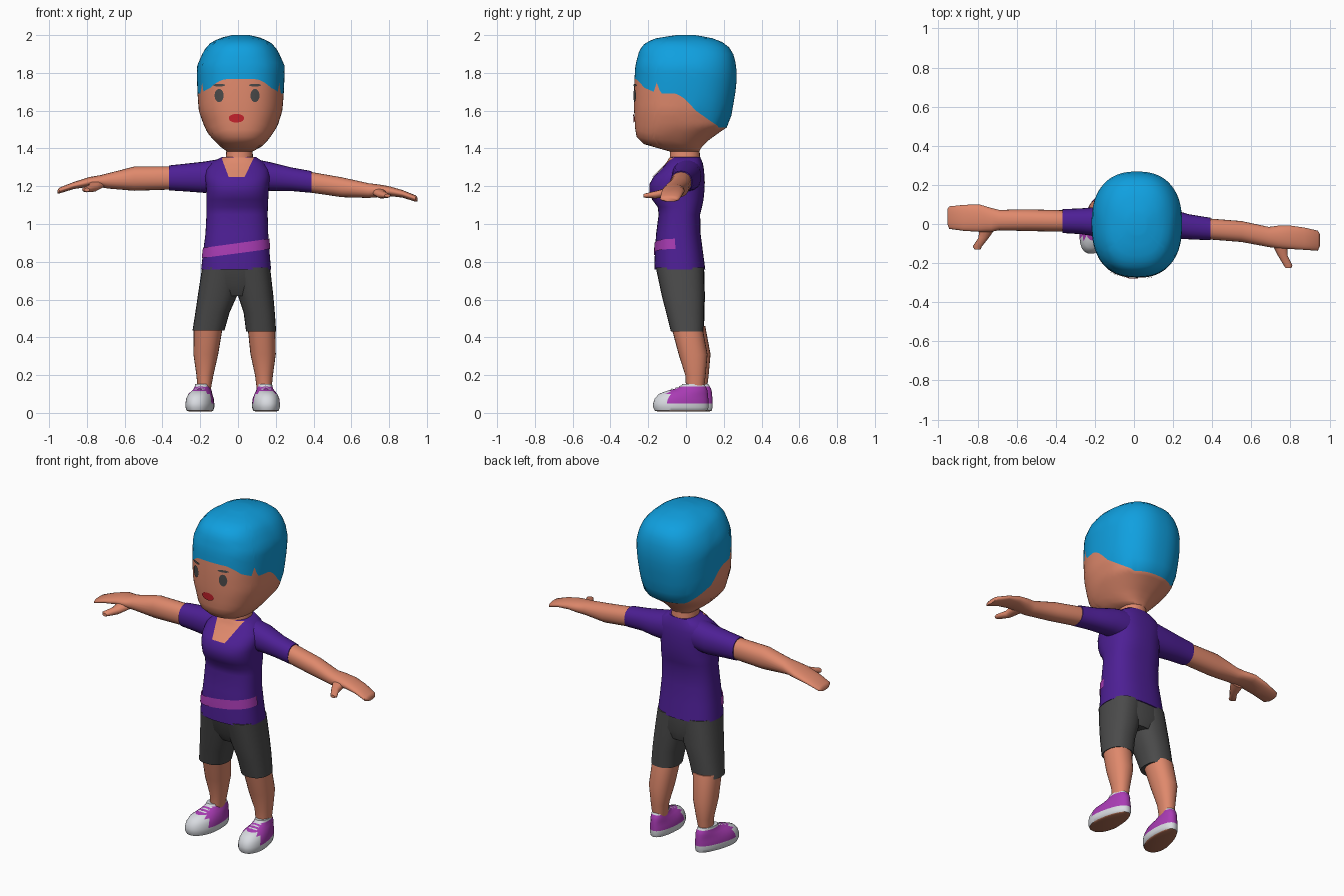
import bpy
import math

COLOURS = {
    "hair_blue": (0.005, 0.35, 0.74), "skin": (0.74, 0.25, 0.15),
    "shirt_purple": (0.075, 0.014, 0.30), "dark_grey": (0.07, 0.07, 0.07),
    "magenta": (0.40, 0.045, 0.46), "white": (0.69, 0.71, 0.75),
    "lip_red": (0.58, 0.017, 0.026), "sole_brown": (0.42, 0.15, 0.085),
}
MATS = {}
for key, rgb in COLOURS.items():
    MATS[key] = bpy.data.materials.new(key)
    MATS[key].diffuse_color = (*rgb, 1)


def lerp_table(table, h):
    """Interpolate the rows of a table sorted by its first column."""
    if h <= table[0][0]:
        return table[0][1:]
    for a, b in zip(table, table[1:]):
        if h <= b[0]:
            t = (h - a[0]) / (b[0] - a[0])
            return tuple(p + (q - p) * t for p, q in zip(a[1:], b[1:]))
    return table[-1][1:]


def point(sec, h, ang, n, axis="z"):
    """Point on a superellipse section given by its two extents."""
    u0, u1, v0, v1 = sec
    c, s = math.cos(ang), math.sin(ang)
    u = (u0 + u1) / 2 + (u1 - u0) / 2 * math.copysign(abs(c) ** (2 / n), c)
    v = (v0 + v1) / 2 + (v1 - v0) / 2 * math.copysign(abs(s) ** (2 / n), s)
    return {"z": (u, v, h), "x": (h, u, v), "y": (u, h, v)}[axis]


def build(name, rows, mats, closed=True, rule=None, angle=50):
    """Skin rows of points; closed rows get end caps."""
    import bmesh
    bm = bmesh.new()
    vr = [[bm.verts.new(p) for p in row] for row in rows]
    n = len(rows[0])
    for a, b in zip(vr, vr[1:]):
        for i in range(n if closed else n - 1):
            j = (i + 1) % n
            bm.faces.new((a[i], a[j], b[j], b[i]))
    if closed:
        bm.faces.new(vr[0][::-1])
        bm.faces.new(vr[-1])
        bmesh.ops.recalc_face_normals(bm, faces=bm.faces[:])
    else:
        bm.normal_update()
        if sum(f.normal.y for f in bm.faces) > 0:
            bmesh.ops.reverse_faces(bm, faces=bm.faces[:])
    bm.normal_update()
    bm.faces.index_update()
    if rule:
        for f in bm.faces:
            f.material_index = rule(f)
    me = bpy.data.meshes.new(name)
    bm.to_mesh(me)
    bm.free()
    for m in mats:
        me.materials.append(MATS[m])
    me.shade_smooth()
    me.set_sharp_from_angle(angle=math.radians(angle))
    ob = bpy.data.objects.new(name, me)
    bpy.context.collection.objects.link(ob)
    return ob


def loft(name, table, mats, n=2.2, axis="z", seg=24, rule=None):
    rows = [[point(r[1:], r[0], math.tau * i / seg, n, axis) for i in range(seg)]
            for r in table]
    return build(name, rows, mats, rule=rule)


def front(table, n, x, z, off=0.006):
    """Project an x, z position to just before the front of a lofted part."""
    x0, x1, y0, y1 = lerp_table(table, z)
    u = min(abs((x - (x0 + x1) / 2) / ((x1 - x0) / 2)), 1)
    return (x, (y0 + y1) / 2 - (y1 - y0) / 2 * (1 - u ** n) ** (1 / n) - off, z)


# Head: a row of vertices follows the hairline exactly
HEAD = [(1.385, -.06, .08, -.09, .07), (1.41, -.095, .125, -.20, .085),
        (1.44, -.125, .155, -.255, .115), (1.48, -.16, .185, -.267, .17),
        (1.52, -.18, .21, -.27, .23), (1.60, -.208, .235, -.275, .245),
        (1.70, -.215, .243, -.275, .262), (1.78, -.217, .246, -.272, .27),
        (1.84, -.216, .246, -.268, .266), (1.92, -.18, .21, -.247, .245),
        (1.96, -.145, .175, -.215, .20), (1.985, -.095, .125, -.155, .135),
        (2.0, -.03, .06, -.05, .05)]
HAIRLINE = [(-.28, 1.77), (-.262, 1.765), (-.22, 1.72), (-.17, 1.70), (-.16, 1.755),
            (-.135, 1.69), (-.05, 1.69), (0, 1.66), (.06, 1.60), (.14, 1.55),
            (.21, 1.51), (.28, 1.51)]
HN, SEG = 2.4, 96
rows = []
for k in range(23):
    row = []
    for i in range(SEG):
        a = math.tau * i / SEG
        zh = lerp_table(HAIRLINE, point(lerp_table(HEAD, 1.68), 0, a, HN)[1])[0]
        if k <= 10:
            z = 1.385 + (zh - 1.385) * k / 10
        else:
            z = zh + (2.0 - zh) * math.sin(math.pi / 2 * (k - 10) / 12)
        row.append(point(lerp_table(HEAD, z), z, a, HN))
    rows.append(row)
build("head_and_hair", rows, ["skin", "hair_blue"],
      rule=lambda f: 1 if f.index >= 10 * SEG and len(f.verts) == 4
      or f.calc_center_median().z > 1.99 else 0)


# Face details as thin oval plates
def oval(name, cx, cz, rx, rz, mat):
    rows = [[front(HEAD, HN, cx + rx * r * math.cos(math.tau * i / 20),
                   cz + rz * r * math.sin(math.tau * i / 20)) for i in range(21)]
            for r in (0.02, 0.5, 1)]
    build(name, rows, [mat], closed=False)


for side, ex in (("left", -.10), ("right", .09)):
    oval(side + "_eye", ex, 1.68, .024, .035, "dark_grey")
    oval(side + "_brow", ex, 1.735, .032, .007, "dark_grey")
oval("mouth", -.008, 1.56, .041, .023, "lip_red")

loft("neck", [(1.29, -.075, .09, -.095, .08), (1.34, -.065, .08, -.085, .075),
              (1.42, -.06, .075, -.085, .07)], ["skin"])

# Shirt body with a fuller chest
TORSO = [(.76, -.195, .175, -.167, .102), (.85, -.185, .167, -.165, .09),
         (.95, -.172, .16, -.158, .077), (1.05, -.167, .157, -.145, .075),
         (1.09, -.167, .158, -.15, .085), (1.13, -.167, .16, -.18, .093),
         (1.17, -.167, .162, -.194, .097), (1.21, -.17, .165, -.194, .099),
         (1.25, -.175, .17, -.172, .098), (1.29, -.17, .165, -.13, .095),
         (1.325, -.14, .14, -.098, .088), (1.355, -.085, .095, -.08, .075)]
TN = 2.5
loft("shirt_body", TORSO, ["shirt_purple"], n=TN, seg=48)

# Open neckline and the slanted stripe on the shirt
rows = []
for k in range(13):
    t = k / 12
    z = 1.25 + .103 * t
    w0, w1 = -.05 - .038 * t, .035 + .05 * t
    rows.append([front(TORSO, TN, w0 + (w1 - w0) * i / 10, z) for i in range(11)])
build("neckline", rows, ["skin"], closed=False)

rows = []
for k in range(4):
    row = []
    for i in range(41):
        a = math.radians(188 + 167 * i / 40)
        x = point(lerp_table(TORSO, .87), 0, a, TN)[0]
        z = .845 + .018 * k + .14 * x
        x0, x1, y0, y1 = lerp_table(TORSO, z)
        row.append(point((x0 - .005, x1 + .005, y0 - .005, y1 + .005), z, a, TN))
    rows.append(row)
build("shirt_stripe", rows, ["magenta"], closed=False)

# Sleeves, arms and thumbs
loft("left_sleeve", [(-.365, -.046, .076, 1.178, 1.31), (-.27, -.052, .08, 1.172, 1.32),
                     (-.18, -.065, .088, 1.165, 1.33), (-.06, -.075, .085, 1.17, 1.35)],
     ["shirt_purple"], axis="x")
loft("right_sleeve", [(.06, -.075, .085, 1.17, 1.35), (.18, -.075, .08, 1.175, 1.325),
                      (.28, -.078, .05, 1.175, 1.3), (.39, -.083, .032, 1.165, 1.28)],
     ["shirt_purple"], axis="x")
loft("left_arm", [(-.955, 0, .075, 1.162, 1.18), (-.945, -.025, .09, 1.162, 1.193),
                  (-.87, -.035, .098, 1.185, 1.222), (-.79, -.04, .1, 1.197, 1.248),
                  (-.73, -.04, .082, 1.195, 1.258), (-.69, -.032, .072, 1.188, 1.268),
                  (-.55, -.036, .075, 1.176, 1.304), (-.34, -.04, .07, 1.183, 1.305)],
     ["skin"], axis="x")
loft("right_arm", [(.36, -.077, .03, 1.17, 1.28), (.55, -.092, .015, 1.142, 1.247),
                   (.69, -.118, -.015, 1.138, 1.216), (.74, -.125, -.008, 1.142, 1.21),
                   (.80, -.128, -.008, 1.148, 1.2), (.87, -.132, -.018, 1.14, 1.18),
                   (.94, -.137, -.034, 1.118, 1.152), (.95, -.115, -.05, 1.118, 1.14)],
     ["skin"], axis="x")
loft("left_thumb", [(-.13, -.815, -.785, 1.172, 1.19), (-.115, -.825, -.778, 1.168, 1.196),
                    (-.07, -.795, -.742, 1.17, 1.212), (-.01, -.79, -.7, 1.188, 1.235)],
     ["skin"], axis="y", seg=12)
loft("right_thumb", [(-.226, .775, .805, 1.142, 1.158), (-.21, .765, .81, 1.138, 1.163),
                     (-.16, .735, .785, 1.135, 1.175), (-.09, .70, .785, 1.15, 1.195)],
     ["skin"], axis="y", seg=12)

# Shorts and lower legs
loft("shorts_hips", [(.62, -.10, .10, -.10, .08), (.68, -.19, .17, -.135, .098),
                     (.78, -.188, .168, -.16, .096)], ["dark_grey"], n=2.5)
loft("left_shorts_leg", [(.435, -.241, -.072, -.078, .095), (.53, -.226, -.045, -.10, .098),
                         (.62, -.213, -.005, -.122, .10), (.77, -.19, .03, -.155, .095)],
     ["dark_grey"], n=2.4)
loft("right_shorts_leg", [(.43, .043, .202, -.08, .092), (.53, .03, .195, -.105, .095),
                          (.62, .0, .187, -.128, .097), (.77, -.03, .17, -.16, .095)],
     ["dark_grey"], n=2.4)
for side, x, y in (("left", 0, .012), ("right", 0, -.004)):
    w = ([(-.214, -.145), (-.22, -.13), (-.236, -.105), (-.234, -.08)] if side == "left"
         else [(.1, .177), (.09, .185), (.066, .2), (.05, .197)])
    loft(side + "_lower_leg",
         [(z, *w[k], y + y0, y + y1) for k, (z, y0, y1) in
          enumerate([(.12, .005, .098), (.2, 0, .108), (.31, -.035, .118), (.46, -.075, .09)])],
         ["skin"])

# Shoes: brown bottom, white sole and toe, magenta upper, white sock edge
SHOE = [(.008, -.135, .12, .058), (.012, -.15, .13, .068), (.03, -.158, .135, .074),
        (.05, -.158, .134, .074), (.075, -.15, .134, .071), (.1, -.128, .132, .062),
        (.115, -.09, .13, .052), (.127, -.045, .127, .045), (.14, -.01, .12, .042),
        (.152, -.004, .112, .04)]


def shoe(side, cx, cy, toe):
    def place(px, py, z):
        # widen and turn the toe outward, narrow the heel
        w = 1.02 - max(0, py + .05) * 1.5 if z < .11 else .95
        return (cx + px * w + toe * (.06 - py), cy + py, z)

    def rule(f):
        c = f.calc_center_median()
        if c.z < .01:
            return 2
        return 0 if c.z < .049 or c.z > .141 or c.y - cy < -.078 else 1

    rows = [[place(*point((-w, w, y0, y1), z, math.tau * i / 40, 2.3)) for i in range(40)]
            for z, y0, y1, w in SHOE]
    build(side + "_shoe", rows, ["white", "magenta", "sole_brown"], rule=rule)
    # Lace strips across the tongue
    for k, (y, z) in enumerate([(-.062, .126), (-.036, .1325), (-.016, .141)]):
        strip = [[place(px, y + dy + abs(px) * .25, z + dz - abs(px) * .2)
                  for px in (-.028, -.014, 0, .014, .028)]
                 for dy, dz in ((-.005, 0), (.005, .003))]
        build(side + "_lace_%d" % (k + 1), strip, ["white"], closed=False)


shoe("left", -.186, .006, -.16)
shoe("right", .142, -.016, .06)
